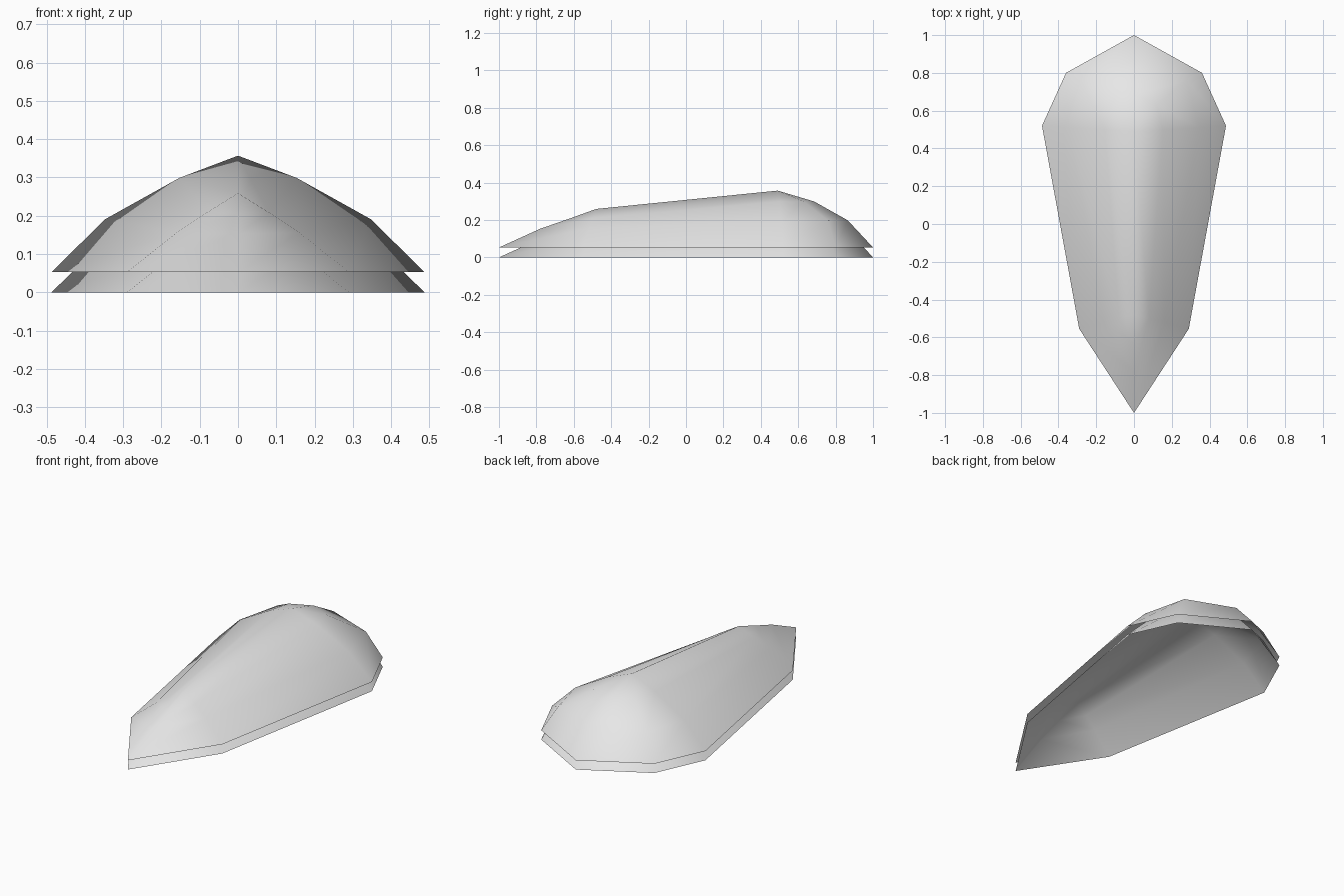
import bpy
import bmesh

old = bpy.data.objects.get("Cube")
if old:
    bpy.data.objects.remove(old, do_unlink=True)

GAP = 0.053  # height between the two nested shells

# Half rings from rim to crest: front centre, front corner, widest, rear corner, rear centre
RINGS = [
    [(0, -1, 0), (0.29, -0.555, 0), (0.487, 0.52, 0), (0.36, 0.8, 0), (0, 1, 0)],
    [(0, -0.78, 0.1), (0.16, -0.52, 0.103), (0.347, 0.51, 0.138), (0.28, 0.76, 0.143), (0, 0.865, 0.145)],
    [(0, -0.63, 0.152), (0.08, -0.5, 0.156), (0.153, 0.5, 0.246), (0.12, 0.63, 0.246), (0, 0.685, 0.246)],
    [(0, -0.48, 0.206)] * 2 + [(0, 0.49, 0.304)] * 3,
]

grey = bpy.data.materials.new("light_grey")
grey.use_nodes = True
grey.diffuse_color = (0.8, 0.8, 0.8, 1)
grey.node_tree.nodes["Principled BSDF"].inputs["Base Color"].default_value = (0.8, 0.8, 0.8, 1)


def make_shell(name, height):
    """Open, faceted-outline dome with smooth shading."""
    bm = bmesh.new()
    rows = []
    for half in RINGS:
        mirrored = [(-x, y, z) for x, y, z in half[-2:0:-1]]
        rows.append([bm.verts.new((x, y, z + height)) for x, y, z in half + mirrored])
    count = len(rows[0])
    for low, high in zip(rows, rows[1:]):
        for i in range(count):
            j = (i + 1) % count
            bm.faces.new((low[i], low[j], high[j], high[i]))
    # Weld the crest ring into a single ridge
    bmesh.ops.remove_doubles(bm, verts=bm.verts, dist=0.0001)
    bmesh.ops.recalc_face_normals(bm, faces=bm.faces)
    top = max(bm.faces, key=lambda f: f.calc_center_median().z)
    if top.normal.z < 0:
        bmesh.ops.reverse_faces(bm, faces=bm.faces)
    for face in bm.faces:
        face.smooth = True
    mesh = bpy.data.meshes.new(name)
    bm.to_mesh(mesh)
    bm.free()
    mesh.materials.append(grey)
    obj = bpy.data.objects.new(name, mesh)
    bpy.context.collection.objects.link(obj)
    return obj


make_shell("lower_shell", 0)
make_shell("upper_shell", GAP)
